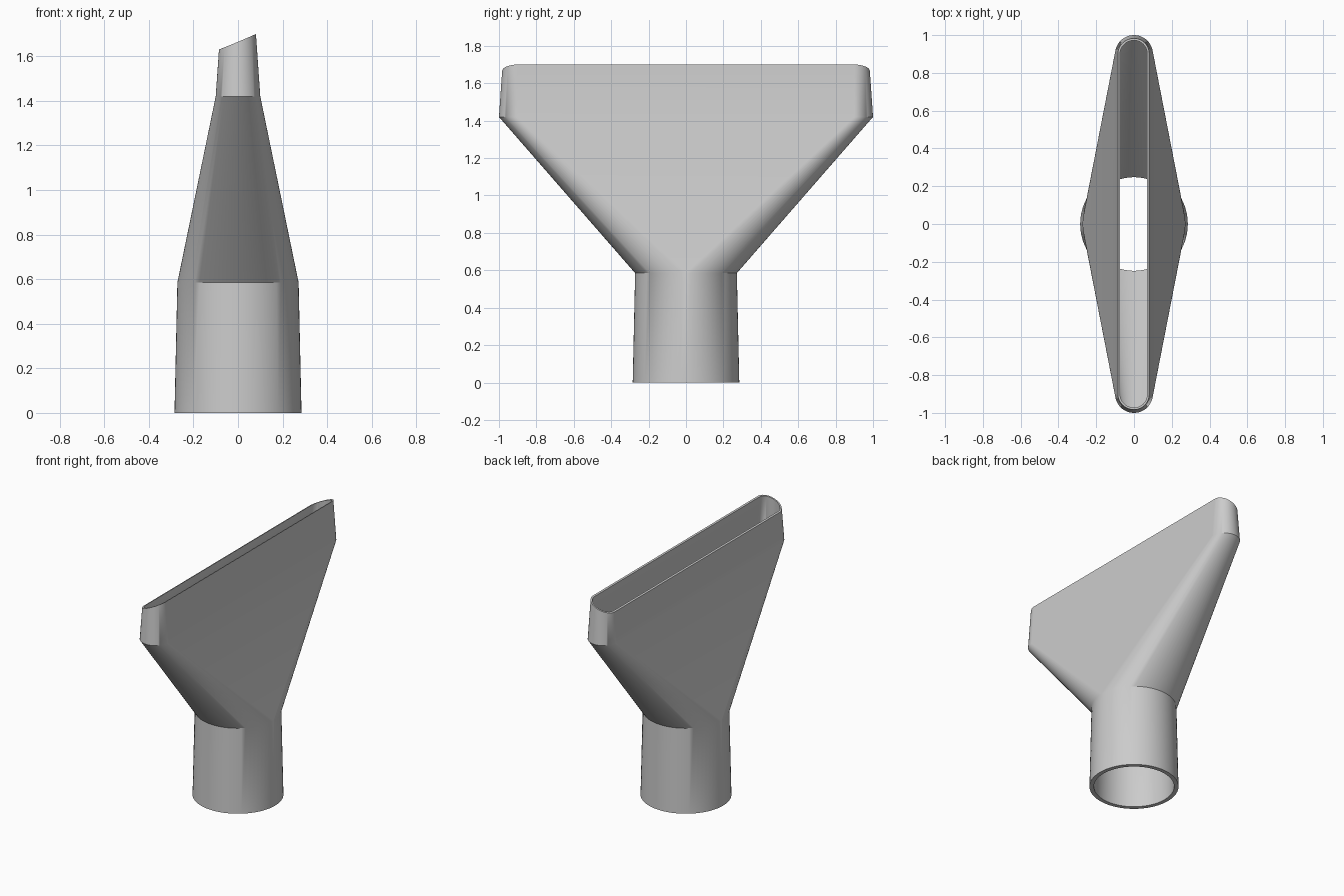
import bpy, bmesh, math

cube = bpy.data.objects.get("Cube")
if cube:
    bpy.data.objects.remove(cube, do_unlink=True)

# Single grey plastic
grey = bpy.data.materials.new("grey_plastic")
grey.use_nodes = True
colour = (0.6, 0.6, 0.6, 1)
grey.diffuse_color = colour
grey.node_tree.nodes["Principled BSDF"].inputs["Base Color"].default_value = colour

STEPS = 32  # segments per rounded end


def ring(bm, z, radius, straight, slanted=False):
    """Slot-shaped ring; with no straight part it is a circle."""
    verts = []
    for side in (0, 1):
        for i in range(STEPS + 1):
            a = math.pi * (side + i / STEPS)
            x = radius * math.cos(a)
            y = radius * math.sin(a) + (straight if side == 0 else -straight)
            height = z + 0.42 * x if slanted else z
            # the mouth keeps tapering up to the slanted cut
            if slanted:
                x *= 1 - 0.07 * (height - z) / radius
            verts.append(bm.verts.new((x, y, height)))
    return verts


bm = bmesh.new()
# Outer wall upwards, then inner wall downwards: height, radius, straight half, slanted
sections = [
    (0, 0.285, 0, False), (0.585, 0.272, 0, False),
    (1.42, 0.1, 0.9, False), (1.665, 0.083, 0.9, True),
    (1.665, 0.072, 0.9, True), (1.42, 0.086, 0.9, False),
    (0.585, 0.248, 0, False), (0, 0.257, 0, False),
]
rings = [ring(bm, *s) for s in sections]
for k, low in enumerate(rings):
    high = rings[(k + 1) % len(rings)]
    for i in range(len(low)):
        j = (i + 1) % len(low)
        bm.faces.new((low[i], low[j], high[j], high[i]))

# Collapse the doubled points on the round sections
bmesh.ops.remove_doubles(bm, verts=bm.verts[:], dist=0.0005)
bmesh.ops.recalc_face_normals(bm, faces=bm.faces[:])

mesh = bpy.data.meshes.new("flat_nozzle")
bm.to_mesh(mesh)
bm.free()
mesh.materials.append(grey)
mesh.shade_smooth()
mesh.set_sharp_from_angle(angle=math.radians(30))

nozzle = bpy.data.objects.new("flat_nozzle", mesh)
bpy.context.collection.objects.link(nozzle)
# Keep the broad flat sides evenly shaded
weighted = nozzle.modifiers.new("even_shading", 'WEIGHTED_NORMAL')
weighted.keep_sharp = True
